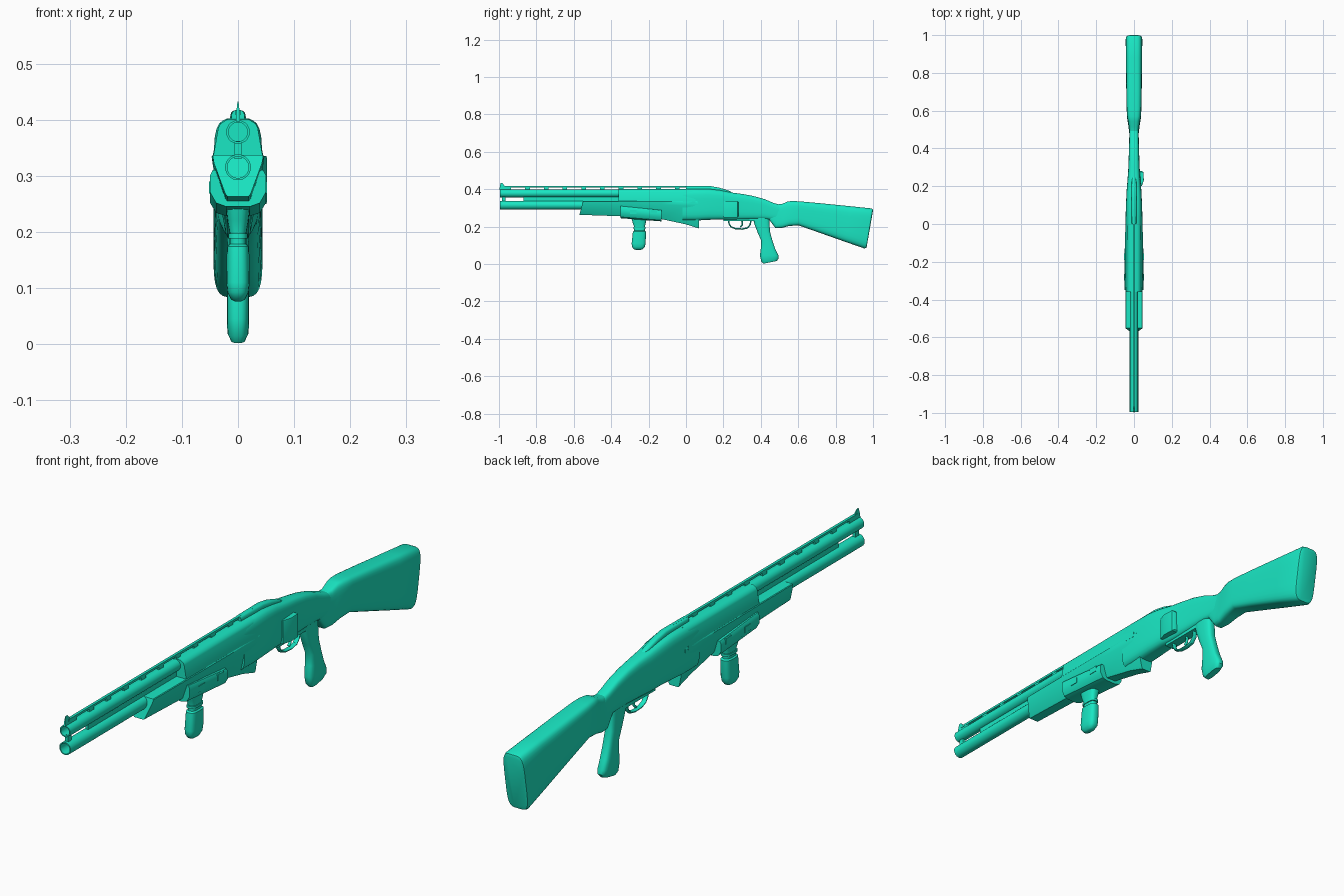
import bpy, bmesh, math
from mathutils import Vector

teal = bpy.data.materials.new("teal")
teal.diffuse_color = (0.01, 0.8, 0.55, 1)


def finish(name, bm):
    bmesh.ops.recalc_face_normals(bm, faces=bm.faces)
    mesh = bpy.data.meshes.new(name)
    bm.to_mesh(mesh)
    bm.free()
    mesh.materials.append(teal)
    ob = bpy.data.objects.new(name, mesh)
    bpy.context.collection.objects.link(ob)
    return ob


def rounded(n, count=24):
    """Unit superellipse: x in -1..1, height in 0..1."""
    pts = []
    for i in range(count):
        t = 2 * math.pi * (i + 0.5) / count
        c, s = math.cos(t), math.sin(t)
        pts.append((math.copysign(abs(c) ** (2 / n), c),
                    0.5 + 0.5 * math.copysign(abs(s) ** (2 / n), s)))
    return pts


def mirrored(half):
    """Close a half outline (listed bottom to top) across x = 0."""
    return half + [(-x, v) for x, v in reversed(half)]


def loft(name, sections, profile, x=0):
    """Sections are (bottom y, bottom z, top y, top z, half width)."""
    bm = bmesh.new()
    rings = []
    for y0, z0, y1, z1, w in sections:
        rings.append([bm.verts.new((x + px * w, y0 + (y1 - y0) * v, z0 + (z1 - z0) * v))
                      for px, v in profile])
    n = len(profile)
    for a, b in zip(rings, rings[1:]):
        for i in range(n):
            j = (i + 1) % n
            bm.faces.new((a[i], a[j], b[j], b[i]))
    bm.faces.new(rings[0])
    bm.faces.new(rings[-1])
    return finish(name, bm)


def upright(rows):
    """Sections standing straight up: (y, bottom z, top z, half width)."""
    return [(y, a, y, b, w) for y, a, b, w in rows]


def box(name, x0, x1, y0, y1, z0, z1):
    return loft(name, upright([(y0, z0, z1, (x1 - x0) / 2), (y1, z0, z1, (x1 - x0) / 2)]),
                mirrored([(1, 0), (1, 1)]), (x0 + x1) / 2)


def turned(name, z, outline, sides=28):
    """Revolve a closed (y, radius) outline around a lengthwise axis."""
    bm = bmesh.new()
    rings = [[bm.verts.new((r * math.cos(2 * math.pi * i / sides), y,
                            z + r * math.sin(2 * math.pi * i / sides))) for i in range(sides)]
             for y, r in outline]
    for k, a in enumerate(rings):
        b = rings[(k + 1) % len(rings)]
        for i in range(sides):
            j = (i + 1) % sides
            bm.faces.new((a[i], a[j], b[j], b[i]))
    return finish(name, bm)


def strip(name, path, r, w):
    """Sweep a rounded bar along a (y, z) path."""
    pts = [Vector(p) for p in path]
    secs = []
    for i, p in enumerate(pts):
        d = (pts[min(i + 1, len(pts) - 1)] - pts[max(i - 1, 0)]).normalized()
        n = Vector((-d.y, d.x)) * r
        secs.append((p.x - n.x, p.y - n.y, p.x + n.x, p.y + n.y, w))
    return loft(name, secs, rounded(2.5, 12))


# Barrel and lower tube, both open at the front
turned("barrel", 0.378, [(-0.995, 0.021), (0.05, 0.021), (0.05, 0.017), (-0.995, 0.017)])
turned("lower_tube", 0.315, [(-0.995, 0.023), (-0.3, 0.023), (-0.3, 0.019), (-0.995, 0.019)])
box("tube_web", -0.005, 0.005, -0.87, -0.3, 0.33, 0.362)
box("front_clamp", -0.006, 0.006, -0.985, -0.965, 0.33, 0.362)

# Sighting rib, posts and front sight
box("sight_rib", -0.005, 0.005, -0.98, 0.08, 0.409, 0.417)
for i in range(11):
    y = -0.96 + i * 0.1
    box(f"rib_post_{i + 1}", -0.004, 0.004, y, y + 0.025, 0.395, 0.41)
loft("front_sight", [(-0.998, 0.397, -0.992, 0.432, 0.003), (-0.95, 0.397, -0.982, 0.432, 0.003)],
     mirrored([(1.3, 0), (1, 0.5), (0.3, 1)]))
loft("rear_rib", upright([(0.0, 0.38, 0.417, 0.012), (0.13, 0.38, 0.417, 0.014),
                          (0.18, 0.375, 0.408, 0.014), (0.23, 0.365, 0.392, 0.012),
                          (0.255, 0.36, 0.378, 0.006)]), rounded(3.5, 16))

# Faceted shroud over the barrel
loft("barrel_shroud", upright([(-0.36, 0.325, 0.4, 0.044), (0.05, 0.325, 0.402, 0.045)]),
     mirrored([(1, 0), (1, 0.13), (0.8, 0.8), (0.72, 0.9), (0.45, 1)]))

# Tapered forend
loft("forend", [(-0.57, 0.263, -0.55, 0.337, 0.045), (-0.36, 0.256, -0.36, 0.337, 0.046),
                (-0.13, 0.24, -0.13, 0.337, 0.047), (0.0, 0.212, 0.0, 0.337, 0.046),
                (0.07, 0.19, 0.065, 0.337, 0.044)],
     mirrored([(0.42, 0), (0.5, 0.06), (0.95, 0.8), (1, 0.97), (0.95, 1)]))

# Receiver flowing back into the wrist
loft("receiver", upright([(-0.02, 0.232, 0.398, 0.041), (0.05, 0.232, 0.402, 0.043),
                          (0.12, 0.236, 0.402, 0.042), (0.18, 0.238, 0.395, 0.039),
                          (0.24, 0.236, 0.383, 0.034), (0.3, 0.238, 0.375, 0.03),
                          (0.36, 0.24, 0.364, 0.028), (0.42, 0.24, 0.347, 0.026),
                          (0.47, 0.235, 0.326, 0.025), (0.52, 0.22, 0.312, 0.025)]), rounded(4))

# Side plate on the right
loft("side_plate", upright([(0.2, 0.25, 0.335, 0.016), (0.232, 0.25, 0.335, 0.026),
                            (0.275, 0.25, 0.335, 0.024), (0.28, 0.255, 0.33, 0.016)]),
     mirrored([(0.95, 0), (1, 0.06), (1, 0.94), (0.95, 1)]), 0.026)
box("trigger_housing", -0.018, 0.018, 0.2, 0.4, 0.229, 0.26)

# Shoulder stock
loft("stock", [(0.445, 0.236, 0.48, 0.318, 0.022), (0.478, 0.192, 0.515, 0.322, 0.026),
               (0.51, 0.192, 0.545, 0.335, 0.03), (0.55, 0.203, 0.57, 0.337, 0.036),
               (0.6, 0.207, 0.61, 0.335, 0.039), (0.7, 0.172, 0.72, 0.325, 0.041),
               (0.85, 0.119, 0.88, 0.309, 0.043), (0.953, 0.083, 0.99, 0.298, 0.044),
               (0.963, 0.085, 0.998, 0.294, 0.042), (0.966, 0.092, 1.0, 0.286, 0.037)],
     rounded(4.5, 28))

# Pistol grip (rows run front edge to back edge)
loft("pistol_grip", [(0.355, 0.255, 0.445, 0.255, 0.02), (0.365, 0.215, 0.447, 0.21, 0.02),
                     (0.382, 0.17, 0.45, 0.17, 0.019), (0.402, 0.125, 0.464, 0.12, 0.019),
                     (0.4, 0.085, 0.478, 0.08, 0.02), (0.395, 0.045, 0.495, 0.045, 0.02),
                     (0.402, 0.014, 0.496, 0.03, 0.019), (0.413, 0.002, 0.485, 0.016, 0.013)],
     rounded(3.2, 20))

# Trigger and its guard
strip("trigger_guard", [(0.228, 0.24), (0.23, 0.215), (0.242, 0.198), (0.265, 0.189),
                        (0.3, 0.187), (0.328, 0.193), (0.343, 0.21), (0.348, 0.24)], 0.004, 0.009)
strip("trigger", [(0.295, 0.24), (0.302, 0.222), (0.3, 0.208), (0.29, 0.198)], 0.004, 0.005)

# Clamp mount under the forend, with side tabs
loft("grip_mount", [(-0.35, 0.245, -0.35, 0.31, 0.05), (-0.13, 0.228, -0.13, 0.288, 0.05)],
     mirrored([(0.42, 0), (0.78, 0.1), (1, 0.4), (1, 0.85), (0.9, 1)]))
for side, s in (("left", -1), ("right", 1)):
    for k, y in enumerate((-0.3, -0.19)):
        box(f"mount_tab_{side}_{k + 1}", s * 0.048 - 0.004, s * 0.048 + 0.004,
            y, y + 0.035, 0.268, 0.29)

# Vertical front grip
loft("front_grip", [(-0.292, 0.245, -0.208, 0.245, 0.022), (-0.285, 0.22, -0.215, 0.22, 0.019),
                    (-0.277, 0.198, -0.22, 0.198, 0.015), (-0.277, 0.178, -0.22, 0.178, 0.015),
                    (-0.284, 0.174, -0.213, 0.174, 0.02), (-0.291, 0.11, -0.216, 0.11, 0.021),
                    (-0.289, 0.092, -0.22, 0.092, 0.019), (-0.28, 0.08, -0.23, 0.08, 0.013),
                    (-0.268, 0.076, -0.242, 0.076, 0.006)], rounded(3, 20))
loft("grip_collar", [(-0.282, 0.197, -0.215, 0.197, 0.018), (-0.282, 0.188, -0.215, 0.188, 0.018)],
     rounded(3, 20))

bpy.ops.object.select_all(action='SELECT')
bpy.context.view_layer.objects.active = bpy.data.objects["receiver"]
bpy.ops.object.shade_smooth_by_angle(angle=math.radians(35))
